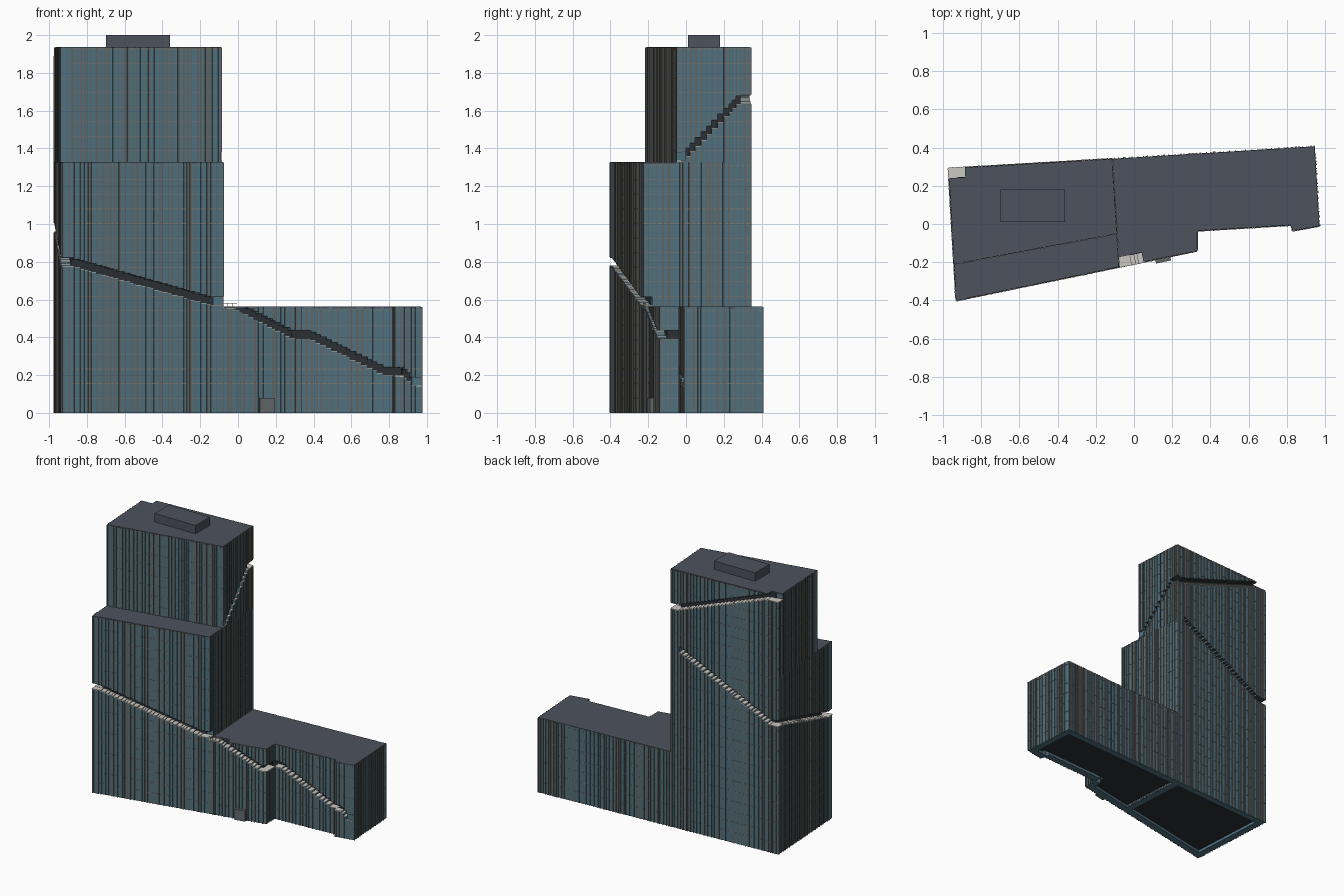
import bpy, bmesh, random
from mathutils import Vector as V

if "Cube" in bpy.data.objects:
    bpy.data.objects.remove(bpy.data.objects["Cube"])

random.seed(4)
DEPTH = 0.05      # facade thickness = depth of the stair groove
GAP = 0.046       # clear height of the groove
FLOOR = 0.077     # storey height

COLORS = {
    "window_panels": (0.08, 0.17, 0.22, 1),
    "vertical_fins": (0.13, 0.13, 0.125, 1),
    "floor_bands": (0.20, 0.20, 0.18, 1),
    "stair_treads": (0.60, 0.58, 0.54, 1),
    "groove_soffits": (0.05, 0.06, 0.07, 1),
    "inner_core": (0.025, 0.03, 0.035, 1),
    "roof_slabs": (0.075, 0.085, 0.11, 1),
    "roof_plant_box": (0.075, 0.085, 0.11, 1),
    "entrance_canopy": (0.13, 0.14, 0.15, 1),
    "terrace_railing": (0.60, 0.58, 0.54, 1),
}
parts = {name: bmesh.new() for name in COLORS}


def prism(part, pts, z0, z1):
    """Vertical prism over a counter-clockwise plan outline."""
    bm = parts[part]
    lo = [bm.verts.new((p[0], p[1], z0)) for p in pts]
    hi = [bm.verts.new((p[0], p[1], z1)) for p in pts]
    bm.faces.new(lo[::-1])
    bm.faces.new(hi)
    n = len(pts)
    for i in range(n):
        j = (i + 1) % n
        bm.faces.new((lo[i], lo[j], hi[j], hi[i]))


def strip(part, a, d, n, s0, s1, out, back, z0, z1):
    """Box along a wall from s0 to s1, from 'out' in front to 'back' behind."""
    if z1 - z0 > 1e-4:
        prism(part, [a + d * s0 + n * out, a + d * s1 + n * out,
                     a + d * s1 - n * back, a + d * s0 - n * back], z0, z1)


def inset(pts, w):
    res, n = [], len(pts)
    for i in range(n):
        p, q, r = (V(pts[k % n]) for k in (i - 1, i, i + 1))
        e, f = (q - p).normalized(), (r - q).normalized()
        m, k = V((-e.y, e.x)), V((-f.y, f.x))
        res.append(q + (m + k) * (w / (1 + m.dot(k))))
    return res


def lip_at(path, c):
    """Height of the groove's lower lip at coordinate c, or None."""
    path = sorted(path)
    for (c0, h0), (c1, h1) in zip(path, path[1:]):
        if c0 <= c <= c1:
            return h0 + (h1 - h0) * (c - c0) / (c1 - c0)
    return None


def wall(p, q, z0, z1, *grooves):
    """Facade of narrow bays with fins, split by stepped stair grooves."""
    a, b = V(p), V(q)
    length = (b - a).length
    d = (b - a) / length
    n = V((d.y, -d.x))
    axis = 0 if abs(d.x) > abs(d.y) else 1
    s = 0.0
    while s < length - 1e-5:
        e = s + random.choice((0.016, 0.022, 0.028, 0.032))
        if length - e < 0.014:
            e = length
        c = (a + d * (s + e) / 2)[axis]
        lips = sorted(h for h in (lip_at(g, c) for g in grooves)
                      if h is not None and z0 < h < z1)
        spans, base = [], z0
        for h in lips:
            spans.append((base, h))
            strip("stair_treads", a, d, n, s, e, 0.005, DEPTH, h, h + 0.005)
            base = h + GAP
        if base < z1:
            spans.append((base, z1))
        fin = random.choice((0.004, 0.006, 0.011))
        for lo, hi in spans:
            if lo > z0:
                strip("groove_soffits", a, d, n, s, e, 0.002, DEPTH, lo, lo + 0.004)
                lo += 0.004
            strip("window_panels", a, d, n, s, e, 0, DEPTH, lo, hi)
            strip("vertical_fins", a, d, n, s, s + fin, 0.006, 0.002, lo, hi)
            k = int(lo / FLOOR) + 1
            while k * FLOOR < hi - 0.004:
                strip("floor_bands", a, d, n, s + fin, e, 0.0015, 0.002,
                      k * FLOOR, k * FLOOR + 0.003)
                k += 1
        s = e


# Plan corners
BL, BM, BR = (-0.97, 0.29), (-0.115, 0.34), (0.945, 0.405)
FL, FM, FR = (-0.93, -0.40), (-0.08, -0.225), (0.33, -0.14)
UL, UR = (-0.941, -0.21), (-0.09, -0.05)
N1, N2, N3, N4 = (0.33, -0.035), (0.825, -0.005), (0.83, -0.035), (0.97, -0.01)
LOW, MID, TOP = 0.56, 1.325, 1.935

# Low wing
wall(FM, FR, 0, LOW, [(-0.08, 0.555), (-0.02, 0.55), (0.29, 0.39), (0.34, 0.39)])
wall(FR, N1, 0, LOW, [(-0.15, 0.39), (-0.03, 0.39)])
wall(N1, N2, 0, LOW, [(0.32, 0.39), (0.38, 0.39), (0.78, 0.195), (0.84, 0.195)])
wall(N2, N3, 0, LOW, [(-0.04, 0.195), (0, 0.195)])
wall(N3, N4, 0, LOW, [(0.82, 0.195), (0.88, 0.19), (0.93, 0.14), (0.97, 0.14)])
wall(N4, BR, 0, LOW)
wall(BR, BM, 0, LOW)

# Middle block
wall(FL, FM, 0, MID, [(-0.94, 0.775), (-0.88, 0.775), (-0.14, 0.567), (-0.07, 0.567)])
wall(FM, BM, 0, MID, [(-0.23, 0.567), (-0.175, 0.567)])
wall(BL, FL, 0, MID, [(-0.41, 0.775), (-0.35, 0.775), (0.25, 0.955), (0.30, 0.955)])

# Upper tower and the full-height back face
wall(UL, UR, MID, TOP)
wall(UR, BM, MID, TOP, [(-0.06, 1.328), (-0.01, 1.335), (0.28, 1.635), (0.35, 1.635)])
wall(BL, UL, MID, TOP, [(0.24, 1.89), (0.30, 1.89)])
wall(BM, BL, 0, TOP,
     [(-0.10, 1.635), (-0.17, 1.635), (-0.885, 1.89), (-0.98, 1.89)],
     [(-0.19, 1.32), (-0.90, 0.955), (-0.98, 0.955)])

# Dark cores behind the facades
prism("inner_core", inset([(-0.13, -0.235), FR, N1, N2, N3, N4, BR, (-0.165, 0.337)],
                          DEPTH - 0.002), 0.02, LOW - 0.006)
prism("inner_core", inset([FL, FM, BM, BL], DEPTH - 0.002), 0.02, MID - 0.006)
prism("inner_core", inset([UL, UR, BM, BL], DEPTH - 0.002), MID - 0.01, TOP - 0.006)

# Roof slabs, notched where the groove opens to the sky
prism("roof_slabs", [(-0.09, -0.175), (0.04, -0.15), (0.05, -0.198), FR, N1, N2,
                     N3, N4, BR, BM], LOW - 0.007, LOW + 0.002)
prism("roof_slabs", [FL, FM, UR, UL], MID - 0.008, MID + 0.002)
prism("roof_slabs", [UL, UR, BM, (-0.885, 0.295), (-0.883, 0.245), (-0.967, 0.24)],
      TOP - 0.008, TOP + 0.002)

# Rooftop plant box
prism("roof_plant_box", [(-0.70, 0.01), (-0.36, 0.01), (-0.36, 0.18), (-0.70, 0.18)],
      TOP, 2.0)

# Entrance canopy and terrace railing on the front wall
fa = V(FM)
fd = (V(FR) - fa).normalized()
fn = V((fd.y, -fd.x))
strip("entrance_canopy", fa, fd, fn, 0.195, 0.275, 0.022, 0.01, 0, 0.08)
strip("terrace_railing", fa, fd, fn, 0.0, 0.075, 0.004, -0.002, 0.578, 0.581)
for i in range(4):
    strip("terrace_railing", fa, fd, fn, i * 0.024, i * 0.024 + 0.002,
          0.004, -0.002, 0.55, 0.578)

# Turn every part into an object with its colour
for name, bm in parts.items():
    bmesh.ops.recalc_face_normals(bm, faces=bm.faces[:])
    mesh = bpy.data.meshes.new(name)
    bm.to_mesh(mesh)
    bm.free()
    mat = bpy.data.materials.new(name + "_color")
    mat.diffuse_color = COLORS[name]
    mat.use_nodes = True
    mat.node_tree.nodes["Principled BSDF"].inputs["Base Color"].default_value = mat.diffuse_color
    mesh.materials.append(mat)
    bpy.context.collection.objects.link(bpy.data.objects.new(name, mesh))
